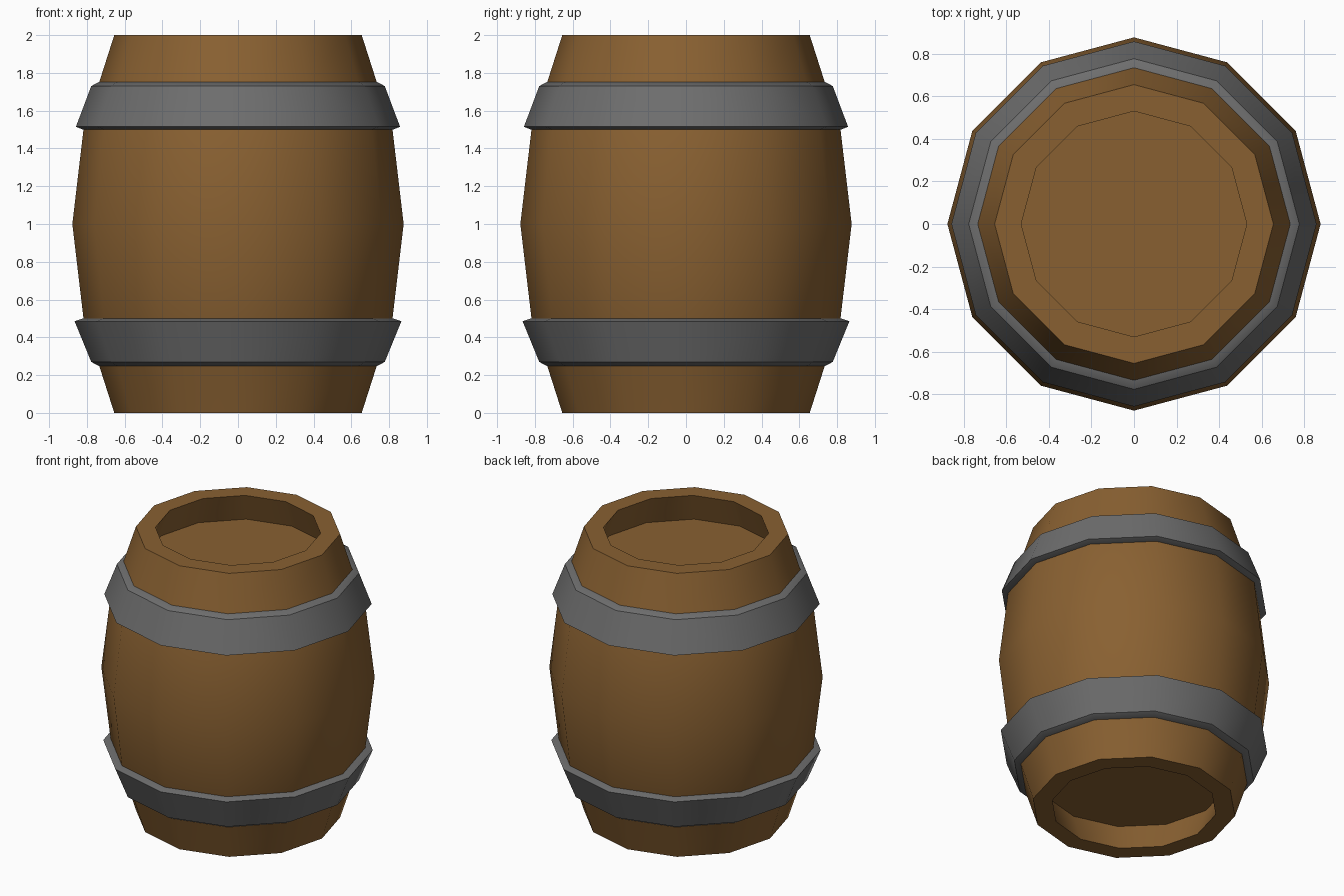
import bpy, bmesh, math

if "Cube" in bpy.data.objects:
    bpy.data.objects.remove(bpy.data.objects["Cube"])

SIDES = 12


def material(name, color):
    m = bpy.data.materials.new(name)
    m.diffuse_color = (*color, 1)
    m.use_nodes = True
    m.node_tree.nodes["Principled BSDF"].inputs["Base Color"].default_value = m.diffuse_color
    return m


def lathe(name, profile, mat, closed=False):
    """Spin a (radius, z) profile round z; open profiles get flat end caps."""
    bm = bmesh.new()
    rings = []
    for r, z in profile:
        rings.append([bm.verts.new((r * math.cos(i * math.tau / SIDES),
                                    r * math.sin(i * math.tau / SIDES), z))
                      for i in range(SIDES)])
    pairs = list(zip(rings, rings[1:]))
    if closed:
        pairs.append((rings[-1], rings[0]))
    else:
        bm.faces.new(rings[0])
        bm.faces.new(rings[-1])
    for a, b in pairs:
        for i in range(SIDES):
            j = (i + 1) % SIDES
            bm.faces.new((a[i], a[j], b[j], b[i]))
    bmesh.ops.recalc_face_normals(bm, faces=bm.faces)
    mesh = bpy.data.meshes.new(name)
    bm.to_mesh(mesh)
    bm.free()
    mesh.materials.append(mat)
    ob = bpy.data.objects.new(name, mesh)
    bpy.context.collection.objects.link(ob)
    bpy.ops.object.select_all(action='DESELECT')
    ob.select_set(True)
    bpy.context.view_layer.objects.active = ob
    bpy.ops.object.shade_smooth_by_angle(angle=math.radians(35))
    return ob


wood = material("brown wood", (0.25, 0.118, 0.031))
iron = material("grey iron", (0.155, 0.155, 0.155))

# Bulging barrel with a recessed lid at both ends
half = [(0.60, 0.20), (0.53, 0.0), (0.655, 0.0), (0.735, 0.25), (0.818, 0.5)]
profile = half + [(0.877, 1.0)] + [(r, 2 - z) for r, z in reversed(half)]
lathe("barrel_body", profile, wood)

# Two iron hoops, flaring towards the belly
hoop = [(0.71, 0.25), (0.737, 0.248), (0.777, 0.27), (0.865, 0.485),
        (0.822, 0.5), (0.79, 0.5)]
lathe("lower_hoop", hoop, iron, closed=True)
lathe("upper_hoop", [(r - (0.007 if r > 0.85 else 0), 2 - z) for r, z in hoop],
      iron, closed=True)
